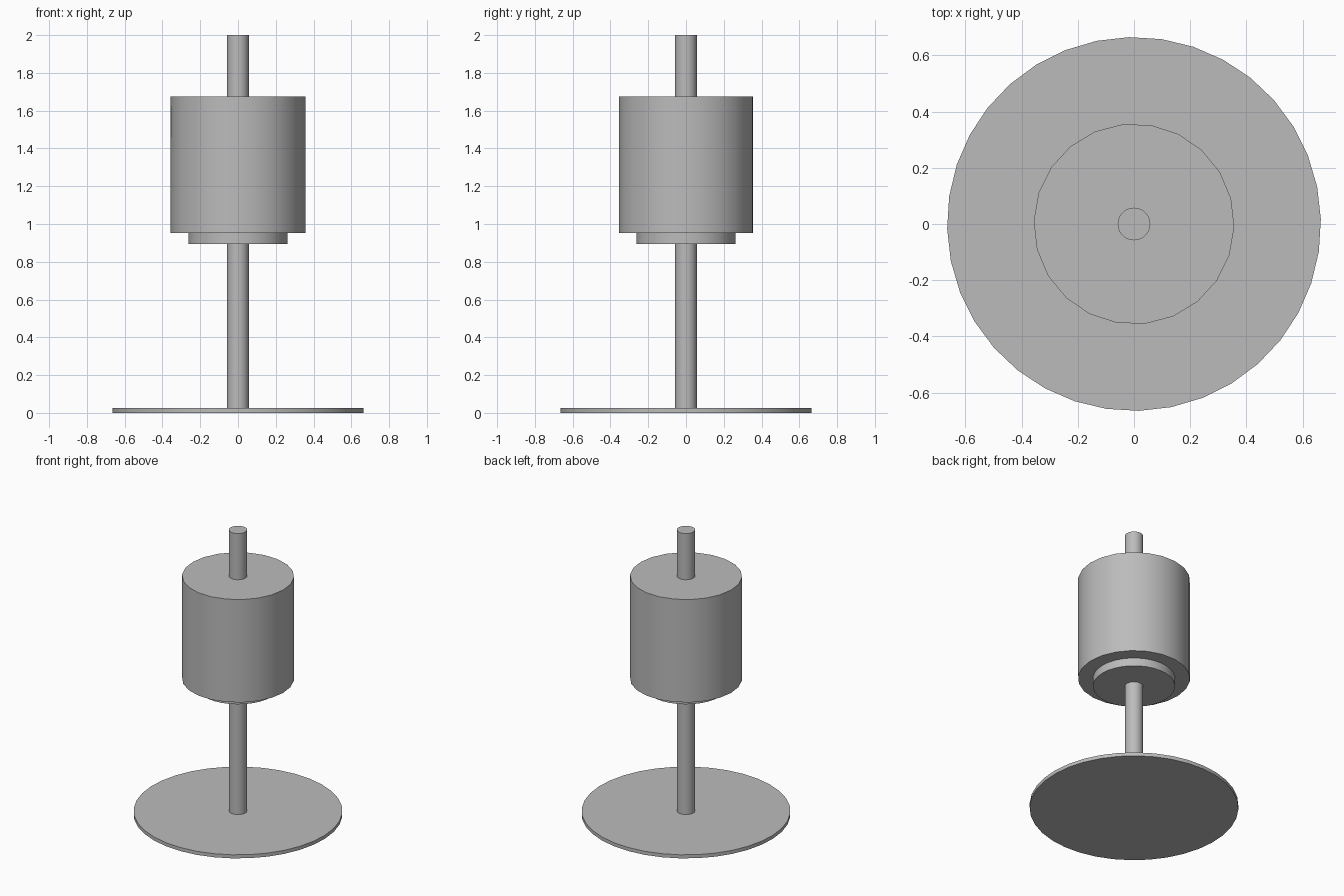
import bpy
from math import radians

cube = bpy.data.objects.get("Cube")
if cube:
    bpy.data.objects.remove(cube, do_unlink=True)

# One plain grey for the whole model
grey = bpy.data.materials.new("grey")
grey.use_nodes = True
colour = (0.5, 0.5, 0.5, 1)
grey.diffuse_color = colour
grey.node_tree.nodes["Principled BSDF"].inputs["Base Color"].default_value = colour


def cylinder(name, radius, bottom, top, sides, turn=0):
    """Upright smooth-sided cylinder between two heights."""
    bpy.ops.mesh.primitive_cylinder_add(
        vertices=sides, radius=radius, depth=top - bottom,
        location=(0, 0, (bottom + top) / 2), rotation=(0, 0, radians(turn)))
    part = bpy.context.object
    part.name = name
    part.data.materials.append(grey)
    bpy.ops.object.shade_smooth_by_angle(angle=radians(40))


# Thin round foot, central rod, hanging drum and the collar beneath it
cylinder("base_disc", 0.665, 0, 0.025, 36, 1.5)
cylinder("rod", 0.058, 0.02, 2, 24)
cylinder("collar", 0.262, 0.895, 0.96, 32)
cylinder("drum", 0.357, 0.952, 1.675, 22, -9.8)
